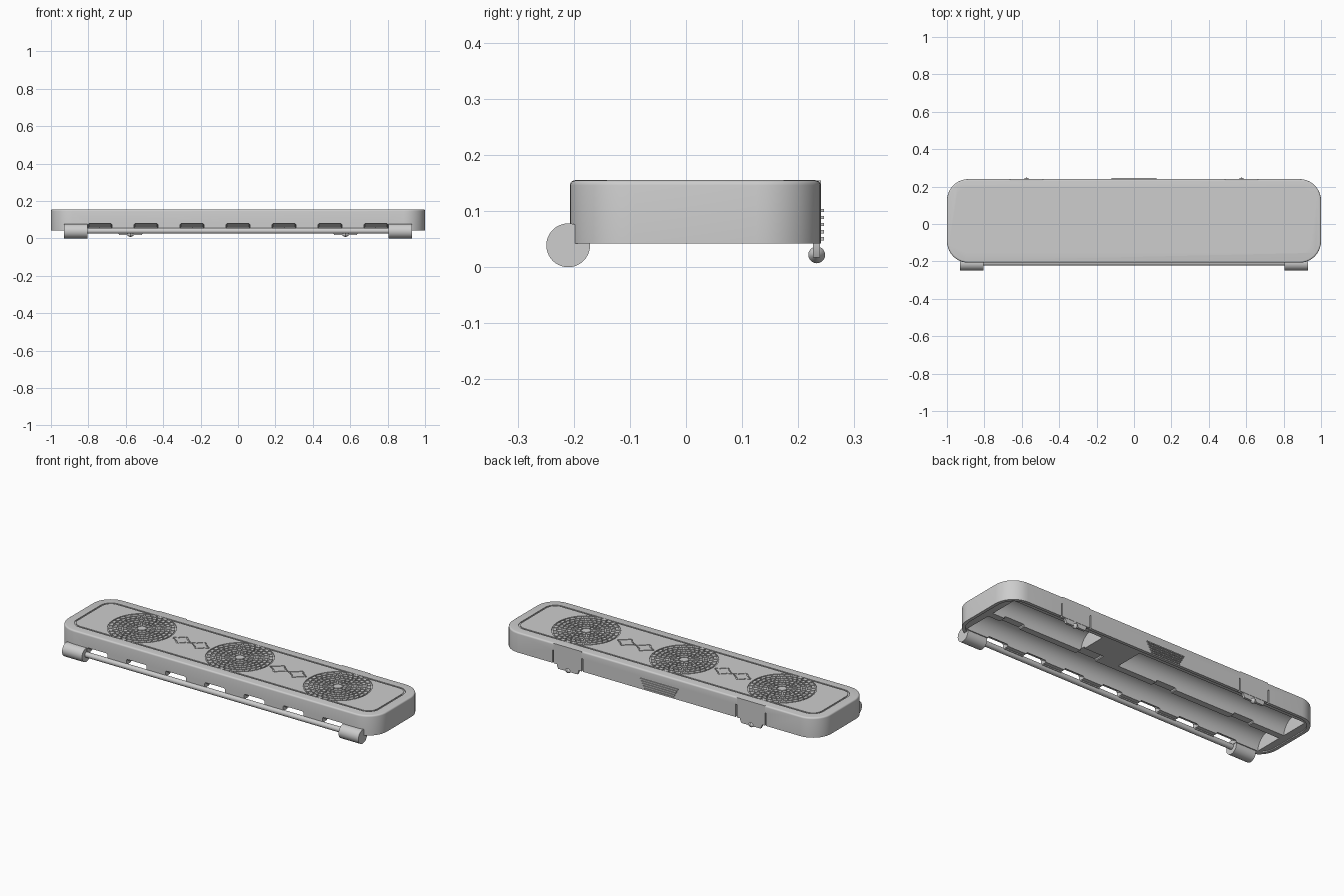
import bpy, bmesh, math
from math import cos, sin, pi, tau

if "Cube" in bpy.data.objects:
    bpy.data.objects.remove(bpy.data.objects["Cube"])

grey = bpy.data.materials.new("plain_grey")
grey.use_nodes = True
grey.diffuse_color = (0.61, 0.61, 0.61, 1)
grey.node_tree.nodes["Principled BSDF"].inputs["Base Color"].default_value = (0.61, 0.61, 0.61, 1)

TOP, BASE, MID_Y = 0.155, 0.042, 0.0165
HALF_X, HALF_Y, CORNER = 1.0, 0.2235, 0.115


def finish(name, bm, smooth=True):
    bmesh.ops.recalc_face_normals(bm, faces=bm.faces)
    mesh = bpy.data.meshes.new(name)
    bm.to_mesh(mesh)
    bm.free()
    mesh.materials.append(grey)
    ob = bpy.data.objects.new(name, mesh)
    bpy.context.collection.objects.link(ob)
    if smooth:
        shade(ob)
    return ob


def shade(ob):
    bpy.ops.object.select_all(action='DESELECT')
    ob.select_set(True)
    bpy.context.view_layer.objects.active = ob
    bpy.ops.object.shade_smooth_by_angle(angle=math.radians(30))


def add_loft(bm, rings):
    """Skin closed rings of equal length and cap both ends."""
    loops = [[bm.verts.new(p) for p in ring] for ring in rings]
    n = len(loops[0])
    for a, b in zip(loops, loops[1:]):
        for i in range(n):
            bm.faces.new((a[i], a[(i + 1) % n], b[(i + 1) % n], b[i]))
    bm.faces.new(loops[0][::-1])
    bm.faces.new(loops[-1])


def add_prism(bm, pts, z0, z1):
    add_loft(bm, [[(x, y, z) for x, y in pts] for z in (z0, z1)])


def add_box(bm, x0, x1, y0, y1, z0, z1):
    add_prism(bm, [(x0, y0), (x1, y0), (x1, y1), (x0, y1)], z0, z1)


def add_spindle(bm, stations, y, z, n=40):
    """Solid turned about an axis along x, from (x, radius) stations."""
    add_loft(bm, [[(x, y + r * cos(tau * i / n), z + r * sin(tau * i / n))
                   for i in range(n)] for x, r in stations])


def rounded(inset, n=10):
    r = max(CORNER - inset, 0.03)
    pts = []
    for k, (sx, sy) in enumerate([(1, 1), (-1, 1), (-1, -1), (1, -1)]):
        cx, cy = sx * (HALF_X - inset - r), sy * (HALF_Y - inset - r) + MID_Y
        for i in range(n + 1):
            a = (k + i / n) * pi / 2
            pts.append((cx + r * cos(a), cy + r * sin(a)))
    return pts


def carve(ob, cutter):
    cutter.hide_render = True
    mod = ob.modifiers.new("carve", 'BOOLEAN')
    mod.operation, mod.solver, mod.object = 'DIFFERENCE', 'EXACT', cutter
    bpy.context.view_layer.objects.active = ob
    bpy.ops.object.modifier_apply(modifier=mod.name)
    bpy.data.objects.remove(cutter)


# Case shell with a rounded top edge
bm = bmesh.new()
R = 0.009
levels = [(0, BASE)] + [(R * (1 - cos(a)), TOP - R + R * sin(a))
                        for a in (i * pi / 8 for i in range(5))]
add_loft(bm, [[(x, y, z) for x, y in rounded(d)] for d, z in levels])
case = finish("case", bm, False)

# Sharp-edged latch panels flush with the back wall
LATCHES = (-0.575, 0.575)
for side, lx in zip(("right", "left"), LATCHES):
    bm = bmesh.new()
    add_box(bm, lx - 0.088, lx + 0.088, 0.226, 0.2405, BASE, TOP - 0.0005)
    finish(side + "_latch_panel", bm)

# Recesses of the lid and the underside
for d, z0, z1 in ((0.051, TOP - 0.005, 1), (0.018, -1, BASE + 0.006)):
    bm = bmesh.new()
    add_prism(bm, rounded(d), z0, z1)
    carve(case, finish("recess_cutter", bm, False))

# Half-round storage channels
for x0, x1, y in ((-0.94, 0.94, -0.085), (-0.94, 0.13, 0.115), (0.37, 0.94, 0.115)):
    bm = bmesh.new()
    add_spindle(bm, [(x0, 0.082), (x1, 0.082)], y, 0.046)
    carve(case, finish("channel_cutter", bm, False))


# Notches through the front wall, with sloping roofs, and through the divider
def notch_cutter(xs, stations):
    bm = bmesh.new()
    for x in xs:
        add_loft(bm, [[(x - 0.064, y, 0.03), (x + 0.064, y, 0.03), (x + 0.064, y, z - 0.006),
                       (x + 0.058, y, z), (x - 0.058, y, z), (x - 0.064, y, z - 0.006)]
                      for y, z in stations])
    return finish("notch_cutter", bm, False)


carve(case, notch_cutter([i * 0.246 for i in range(-3, 4)],
                         [(-0.25, 0.08), (-0.2, 0.08), (-0.158, 0.052)]))
carve(case, notch_cutter([0.8, 0.31, -0.18, -0.68], [(-0.03, 0.06), (0.06, 0.06)]))

# Slits beside each latch
bm = bmesh.new()
for lx in LATCHES:
    for s in (-1, 1):
        add_box(bm, lx + s * 0.092 - 0.004, lx + s * 0.092 + 0.004, 0.222, 0.3, 0, 0.115)
carve(case, finish("slit_cutter", bm, False))
shade(case)

# Lid panel, leaving a narrow border groove
bm = bmesh.new()
add_prism(bm, rounded(0.06), TOP - 0.012, TOP)
panel = finish("lid_panel", bm, False)
MEDALS = (-0.615, 0, 0.615)


def circle(cx, cy, r, n=64):
    return [(cx + r * cos(tau * i / n), cy + r * sin(tau * i / n)) for i in range(n)]


def lobed(cx, grow, n=48):
    """Soft four-lobed outline, longer along x."""
    pts = []
    for i in range(n):
        a = tau * i / n
        r = 0.043 + 0.008 * cos(4 * a) + 0.003 * cos(8 * a) + grow
        pts.append((cx + 1.05 * r * cos(a), MID_Y + 0.85 * r * sin(a)))
    return pts


ORNAMENTS = [s * 0.305 + t * 0.058 for s in (-1, 1) for t in (-1, 1)]
for cx in MEDALS:
    bm = bmesh.new()
    add_prism(bm, circle(cx, MID_Y, 0.178), 0, 1)
    carve(panel, finish("medallion_cutter", bm, False))
for cx in ORNAMENTS:
    bm = bmesh.new()
    add_prism(bm, lobed(cx, 0), 0, 1)
    carve(panel, finish("ornament_cutter", bm, False))

# Ornament inlays between the medallions
bm = bmesh.new()
for cx in ORNAMENTS:
    add_prism(bm, lobed(cx, -0.007), TOP - 0.012, TOP)
finish("ornament_inlays", bm)

# Medallions: rings of staggered cells around a hub
for name, cx in zip(("right", "middle", "left"), MEDALS):
    bm = bmesh.new()
    for k in range(6):
        r0, count = 0.03 + 0.0245 * k, (10, 20, 20, 30, 30, 30)[k]
        r1, step = r0 + 0.0185, tau / count
        for i in range(count):
            mid = step * (i + k % 2 / 2)
            w = step / 2 - 0.0035 / r1
            arc = [(r, mid + t * w) for r, side in ((r0, 1), (r1, -1))
                   for t in (-side, 0, side)]
            add_prism(bm, [(cx + r * cos(a), MID_Y + r * sin(a)) for r, a in arc],
                      TOP - 0.012, TOP)
    add_prism(bm, circle(cx, MID_Y, 0.024, 20), TOP - 0.012, TOP)
    finish(name + "_medallion", bm)

# Hinge knuckles and the rod between them
for side, s in (("right", -1), ("left", 1)):
    bm = bmesh.new()
    add_spindle(bm, [(s * 0.805, 0.039), (s * 0.93, 0.039)], -0.21, 0.039)
    finish(side + "_hinge_knuckle", bm)
bm = bmesh.new()
add_spindle(bm, [(-0.81, 0.015), (0.81, 0.015)], -0.208, 0.04, 24)
finish("hinge_rod", bm)

# Latch tabs with catch beads
for side, lx in zip(("right", "left"), LATCHES):
    bm = bmesh.new()
    prof = [(-0.068, 0.05), (-0.068, 0.034), (-0.06, 0.017),
            (0.06, 0.017), (0.068, 0.034), (0.068, 0.05)]
    add_loft(bm, [[(lx + x, y, z) for x, z in prof] for y in (0.226, 0.239)])
    add_spindle(bm, [(lx - 0.022, 0.002), (lx - 0.01, 0.011), (lx, 0.015),
                     (lx + 0.01, 0.011), (lx + 0.022, 0.002)], 0.233, 0.022, 20)
    finish(side + "_latch_tab", bm)

# Finger grip ribs on the back
bm = bmesh.new()
for i in range(5):
    w, z = 0.092 + 0.007 * i, 0.048 + 0.0125 * i
    add_box(bm, -w, w, 0.23, 0.2455, z, z + 0.006)
finish("grip_ribs", bm)
